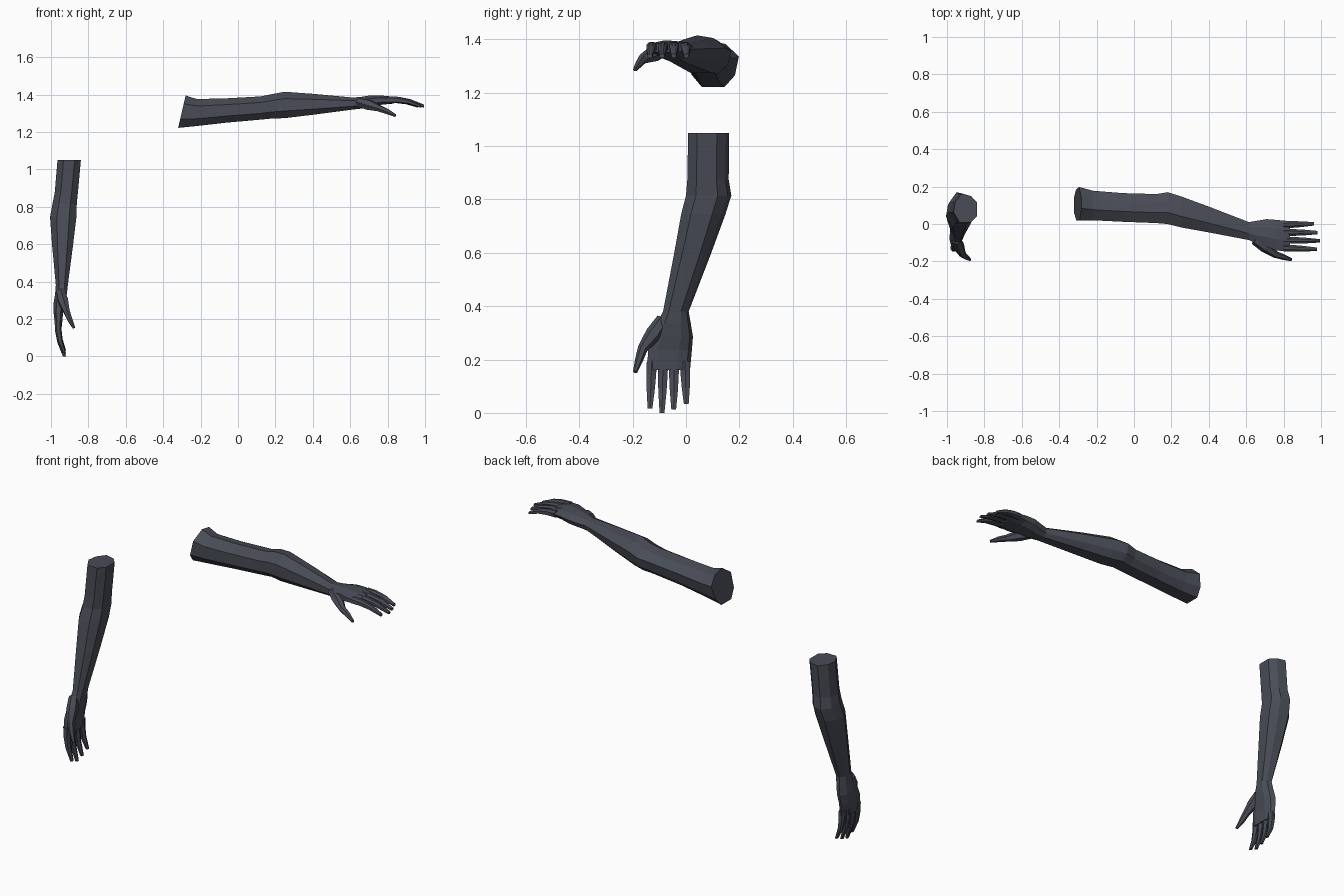
import bpy, bmesh
from mathutils import Vector

if "Cube" in bpy.data.objects:
    bpy.data.objects.remove(bpy.data.objects["Cube"])

skin = bpy.data.materials.new("dark slate")
skin.diffuse_color = (0.065, 0.072, 0.092, 1)
skin.use_nodes = True
skin.node_tree.nodes["Principled BSDF"].inputs["Base Color"].default_value = skin.diffuse_color

# Cross-section of the arm as fractions of (y width, z height)
SECTION = [(.72, .93), (1, .66), (.92, .25), (.7, 0),
           (.22, 0), (0, .27), (0, .74), (.36, 1)]

# Arm stations: x, y min, y max, z min, z max
UPPER_LONG = [(-.32, .02, .198, 1.222, 1.395), (-.22, .02, .178, 1.232, 1.376),
              (-.06, .012, .165, 1.25, 1.38)]
UPPER_SHORT = [(-.055, .008, .162, 1.25, 1.375)]
LOWER = [(.12, .005, .16, 1.266, 1.39), (.18, 0, .17, 1.272, 1.402),
         (.25, -.018, .148, 1.274, 1.415), (.40, -.045, .093, 1.292, 1.404),
         (.615, -.086, .010, 1.32, 1.384), (.66, -.108, .018, 1.325, 1.388),
         (.71, -.122, .026, 1.334, 1.396), (.76, -.142, .022, 1.345, 1.396),
         (.835, -.146, .015, 1.352, 1.388)]

# Fingers: y at base, y at tip, x of tip
FINGERS = {"index": (-.128, -.135, .978), "middle": (-.086, -.090, .995),
           "ring": (-.045, -.046, .982), "little": (-.004, .001, .962)}

# Thumb stations: x, y, z, radius
THUMB = [(.645, -.085, 1.360, .026), (.70, -.122, 1.345, .031),
         (.755, -.163, 1.326, .019), (.80, -.177, 1.308, .015),
         (.842, -.191, 1.287, .008)]


def loft(name, rings, place):
    """Skin a list of equal rings, cap both ends and place the result."""
    bm = bmesh.new()
    loops = [[bm.verts.new(place(Vector(p))) for p in ring] for ring in rings]
    n = len(loops[0])
    for a, b in zip(loops, loops[1:]):
        for i in range(n):
            j = (i + 1) % n
            bm.faces.new((a[i], a[j], b[j], b[i]))
    bm.faces.new(loops[0])
    bm.faces.new(loops[-1])
    bmesh.ops.recalc_face_normals(bm, faces=bm.faces[:])
    mesh = bpy.data.meshes.new(name)
    bm.to_mesh(mesh)
    bm.free()
    mesh.materials.append(skin)
    obj = bpy.data.objects.new(name, mesh)
    bpy.context.collection.objects.link(obj)


def arm_ring(x, y0, y1, z0, z1, slant=0):
    return [(x + slant * v, y0 + u * (y1 - y0), z0 + v * (z1 - z0)) for u, v in SECTION]


def finger_ring(x, y, z, w, h):
    # Six sides: flat below, ridged on top
    return [(x, y - w, z - h * .6), (x, y - w, z + h * .5), (x, y - w * .4, z + h),
            (x, y + w * .4, z + h), (x, y + w, z + h * .5), (x, y + w, z - h * .6),
            (x, y, z - h)]


def thumb_rings():
    rings = []
    for i, (x, y, z, r) in enumerate(THUMB):
        a, b = THUMB[max(i - 1, 0)], THUMB[min(i + 1, len(THUMB) - 1)]
        d = (Vector(b[:3]) - Vector(a[:3])).normalized()
        side = d.cross(Vector((0, 0, 1))).normalized()
        up = side.cross(d)
        c = Vector((x, y, z))
        rings.append([c + r * (side * s + up * t) for s, t in
                      [(1, 0), (.5, .85), (-.5, .85), (-1, 0), (-.5, -.85), (.5, -.85)]])
    return rings


def build_arm(label, upper, slant, place):
    # Upper arm, elbow, forearm and palm in one skin
    rings = [arm_ring(*s, slant if i == 0 else 0) for i, s in enumerate(upper + LOWER)]
    loft(label + "_arm", rings, place)
    # Four curled, tapering fingers
    for finger, (yb, yt, tip) in FINGERS.items():
        length = tip - .80
        stations = [(0, 1.372, .019, .019), (.3, 1.371, .018, .017),
                    (.62, 1.362, .015, .014), (1, 1.338, .009, .008)]
        loft(f"{label}_{finger}_finger",
             [finger_ring(.80 + t * length, yb + t * (yt - yb), z, w, h)
              for t, z, w, h in stations], place)
    loft(label + "_thumb", thumb_rings(), place)


# Outstretched arm, and its mirrored twin hanging down
build_arm("outstretched", UPPER_LONG, .04, lambda p: p)
build_arm("hanging", UPPER_SHORT, 0, lambda p: Vector((.41 - p.z, p.y, .995 - p.x)))
